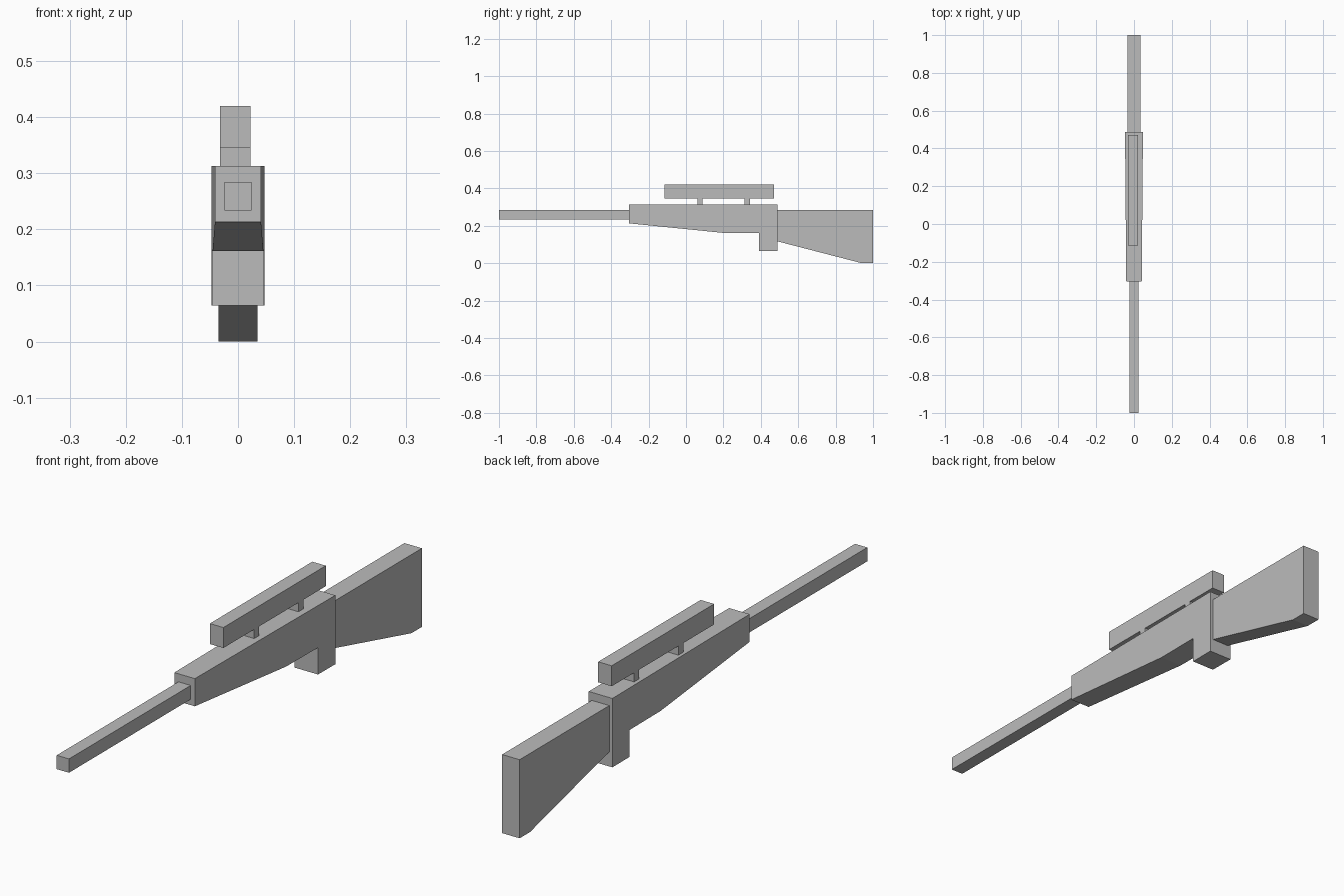
import bpy
import bmesh

cube = bpy.data.objects.get("Cube")
if cube:
    bpy.data.objects.remove(cube, do_unlink=True)

grey = bpy.data.materials.new("plain_grey")
grey.use_nodes = True
grey.diffuse_color = (0.5, 0.5, 0.5, 1)
grey.node_tree.nodes["Principled BSDF"].inputs["Base Color"].default_value = (0.5, 0.5, 0.5, 1)


def extrude_profile(name, profile, half_width, center=0.0):
    """Solid from a side (y, z) profile; half_width gives the half thickness at y."""
    bm = bmesh.new()
    left, right = [
        [bm.verts.new((center + side * half_width(y), y, z)) for y, z in profile]
        for side in (1, -1)
    ]
    bm.faces.new(left)
    bm.faces.new(right[::-1])
    for i in range(len(profile)):
        j = (i + 1) % len(profile)
        bm.faces.new((left[i], right[i], right[j], left[j]))
    bmesh.ops.recalc_face_normals(bm, faces=bm.faces)
    mesh = bpy.data.meshes.new(name)
    bm.to_mesh(mesh)
    bm.free()
    mesh.materials.append(grey)
    obj = bpy.data.objects.new(name, mesh)
    bpy.context.collection.objects.link(obj)
    return obj


def box(name, y0, y1, z0, z1, half, center=0.0):
    return extrude_profile(name, [(y0, z0), (y1, z0), (y1, z1), (y0, z1)],
                           lambda y: half, center)


# Body with magazine block, tapering gently towards the front
FRONT, BACK = -0.305, 0.488
body = [(FRONT, 0.313), (FRONT, 0.213), (0.21, 0.161), (0.39, 0.161),
        (0.39, 0.064), (BACK, 0.064), (BACK, 0.313)]
extrude_profile("body", body,
                lambda y: 0.041 + 0.0065 * (y - FRONT) / (BACK - FRONT))

# Stock with a flat heel
stock = [(BACK, 0.284), (BACK, 0.117), (0.94, 0.0), (1.0, 0.0), (1.0, 0.284)]
extrude_profile("stock", stock, lambda y: 0.035)

# Barrel
box("barrel", -1.0, FRONT, 0.234, 0.284, 0.0245)

# Scope on two mounts, set slightly off centre
SCOPE_X, SCOPE_HALF = -0.005, 0.027
box("scope", -0.115, 0.47, 0.346, 0.42, SCOPE_HALF, SCOPE_X)
for name, y in (("front_mount", 0.075), ("rear_mount", 0.328)):
    box(name, y - 0.014, y + 0.014, 0.313, 0.346, SCOPE_HALF, SCOPE_X)
